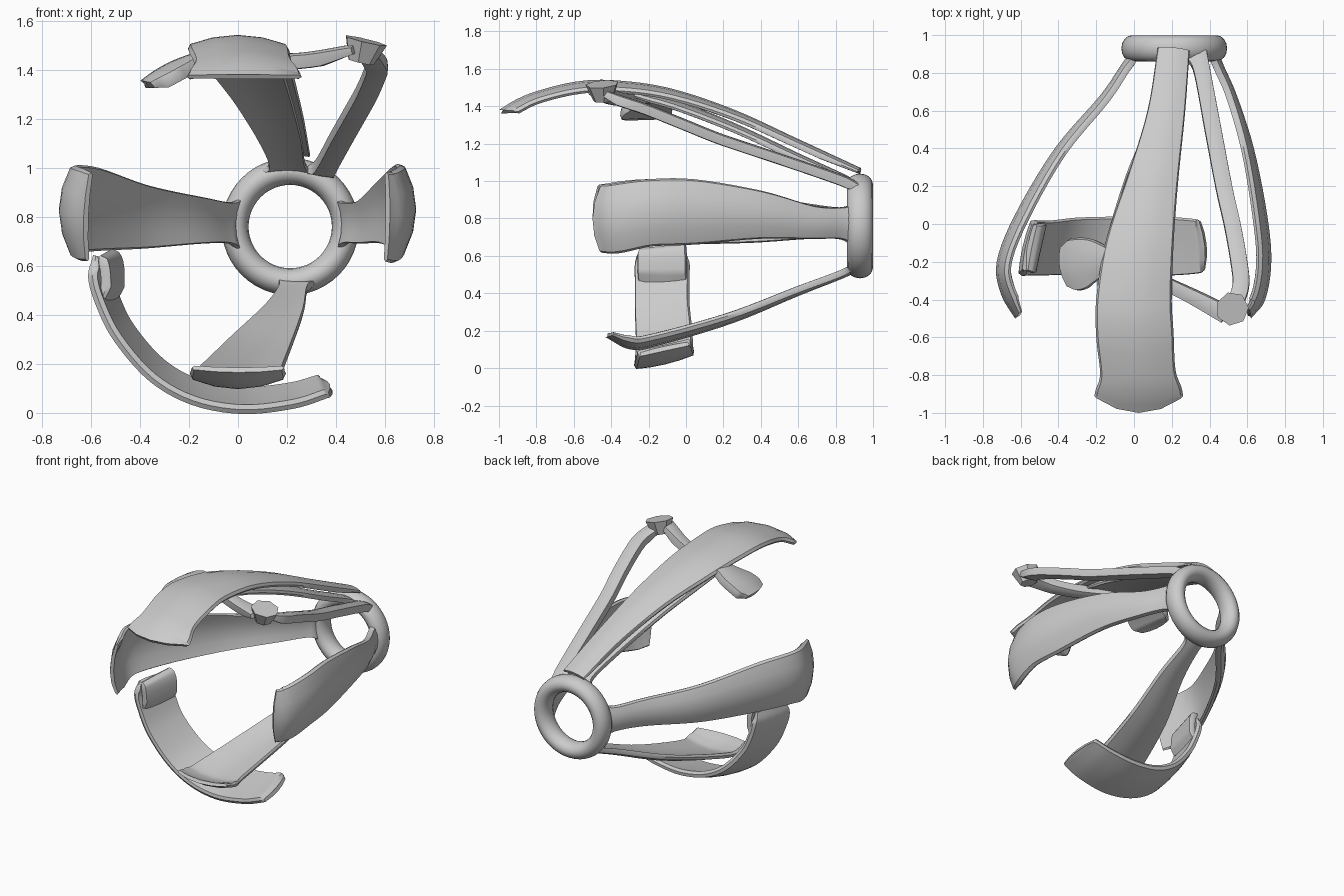
import bpy, bmesh, math
from mathutils import Vector

if "Cube" in bpy.data.objects:
    bpy.data.objects.remove(bpy.data.objects["Cube"])

grey = bpy.data.materials.new("plain grey")
grey.use_nodes = True
grey.diffuse_color = (0.6, 0.6, 0.6, 1)
grey.node_tree.nodes["Principled BSDF"].inputs["Base Color"].default_value = (0.6, 0.6, 0.6, 1)

AXIS = Vector((0.1, 0, 0.78))


def finish(obj, name, angle=40):
    obj.name = name
    obj.data.materials.append(grey)
    bpy.ops.object.select_all(action='DESELECT')
    obj.select_set(True)
    bpy.context.view_layer.objects.active = obj
    bpy.ops.object.shade_smooth_by_angle(angle=math.radians(angle))


def smooth_path(stations, steps=5):
    """Interpolate position and half width through the stations."""
    pts = [Vector(s) for s in stations]
    pts = [2 * pts[0] - pts[1]] + pts + [2 * pts[-1] - pts[-2]]
    out = []
    for a, b, c, d in zip(pts, pts[1:], pts[2:], pts[3:]):
        for i in range(steps):
            t = i / steps
            out.append(b + (c - a) * t / 2 + (2 * a - 5 * b + 4 * c - d) * t**2 / 2
                       + (3 * b - a - 3 * c + d) * t**3 / 2)
    return out + [pts[-2]]


def strip(name, stations, across, thick=0.042, arch=0.25, tilt=0.0, bow=0.15, flat=0.3):
    """Sweep a thin arched section along a path; the path runs on the outer face."""
    path = smooth_path(stations)
    last = len(path) - 1
    bm = bmesh.new()
    rings = []
    for i, p in enumerate(path):
        c, hw = p.xyz, p.w
        tangent = (path[min(i + 1, last)].xyz - path[max(i - 1, 0)].xyz).normalized()
        radial = c - AXIS
        radial.y = 0
        radial.normalize()
        w = Vector(across) - tilt * radial
        w = (w - tangent * w.dot(tangent)).normalized()
        n = tangent.cross(w)
        if n.dot(radial) < 0:
            n.negate()
        # Thinner, flatter, bowed free end
        end = max(0, 1 - (last - i) / 4)
        t = thick * (1 - 0.45 * max(end, 1 - i / 3))
        a = arch * (1 - flat * end)
        us = (-0.95, -0.5, 0, 0.5, 0.95)
        section = [(u, 0) for u in us] + [(1, 0.4)]
        section += [(u, 1 - 0.2 * u * u) for u in reversed(us)] + [(-1, 0.4)]
        rings.append([bm.verts.new(c + w * u * hw - n * (a * hw * u * u + t * v)
                                   - tangent * (bow * end * hw * u * u))
                      for u, v in section])
    for a, b in zip(rings, rings[1:]):
        for k in range(len(a)):
            j = (k + 1) % len(a)
            bm.faces.new((a[k], a[j], b[j], b[k]))
    bm.faces.new(rings[0])
    bm.faces.new(rings[-1])
    bmesh.ops.recalc_face_normals(bm, faces=bm.faces)
    mesh = bpy.data.meshes.new(name)
    bm.to_mesh(mesh)
    bm.free()
    obj = bpy.data.objects.new(name, mesh)
    bpy.context.collection.objects.link(obj)
    finish(obj, name)


# Rear ring
bpy.ops.mesh.primitive_torus_add(major_radius=0.225, minor_radius=0.055, major_segments=48,
                                 minor_segments=16, location=(0.213, 0.93, 0.76),
                                 rotation=(math.pi / 2, 0, 0))
bpy.context.object.scale.z = 1.25
finish(bpy.context.object, "rear_ring")

X, Y, Z = (1, 0, 0), (0, 1, 0), (0, 0, 1)

# Side arms
strip("left_arm", [(.45, .91, .77, .11), (.475, .84, .775, .085), (.545, .68, .78, .09),
                   (.635, .4, .82, .13), (.705, .05, .835, .175), (.727, -.2, .83, .18),
                   (.695, -.4, .8, .187), (.62, -.5, .8, .182)], Z, arch=0.28)
strip("right_arm", [(-.02, .91, .77, .11), (-.07, .84, .775, .085), (-.18, .68, .785, .095),
                    (-.42, .4, .8, .13), (-.63, .05, .83, .17), (-.727, -.2, .83, .18),
                    (-.705, -.37, .81, .188), (-.63, -.5, .798, .182)], Z, arch=0.28)

# Bottom arm
strip("bottom_arm", [(.235, .91, .515, .09), (.225, .84, .48, .06), (.185, .6, .385, .085),
                     (.09, .25, .24, .135), (.01, -.15, .12, .175), (0, -.3, .1, .195),
                     (0, -.43, .165, .188)], X, arch=0.22)

# Long top arm and the shorter support beneath it
strip("top_arm", [(.21, .935, 1.07, .085), (.17, .6, 1.225, .1), (.1, .25, 1.385, .135),
                  (.03, -.1, 1.5, .18), (0, -.4, 1.54, .2), (.005, -.6, 1.53, .205),
                  (.02, -.8, 1.48, .2), (.025, -.91, 1.435, .23), (.025, -1.0, 1.38, .235)],
      X, thick=0.038, arch=0.2, bow=0.3, flat=0)
strip("top_support", [(.2, .91, 1.0, .11), (.2, .84, 1.04, .075), (.17, .6, 1.15, .09),
                      (.1, .25, 1.315, .12), (.03, -.1, 1.45, .15), (0, -.35, 1.505, .15)],
      X, thick=0.035, arch=0.2)

# Narrow strut, its joint, and the cross bar ending in a paddle
strip("strut", [(.33, .91, 1.0, .06), (.36, .82, 1.04, .045), (.42, .5, 1.15, .045),
                (.477, .2, 1.25, .045), (.522, 0, 1.33, .045), (.557, -.2, 1.41, .045),
                (.565, -.32, 1.45, .045), (.525, -.44, 1.49, .045)], X, thick=0.06, arch=0.2)
strip("cross_bar", [(.48, -.48, 1.505, .05), (.25, -.36, 1.468, .038), (.05, -.27, 1.47, .042),
                    (-.13, -.21, 1.475, .07), (-.24, -.2, 1.445, .12), (-.33, -.22, 1.4, .14),
                    (-.395, -.23, 1.355, .11)], Y, thick=0.065, arch=0.15, tilt=-0.12, flat=0)
bpy.ops.mesh.primitive_cone_add(vertices=7, radius1=0.055, radius2=0.09, depth=0.09,
                                location=(.51, -.445, 1.475), rotation=(.15, .2, .3))
finish(bpy.context.object, "strut_joint", 25)

# Curved cradle below, with a thick pad inside its raised end
strip("cradle", [(-.575, -.12, .64, .125), (-.59, -.12, .56, .15), (-.56, -.12, .45, .15),
                 (-.49, -.12, .31, .15), (-.35, -.11, .15, .155), (-.18, -.11, .055, .16),
                 (.02, -.11, .02, .165), (.22, -.11, .04, .158), (.34, -.11, .075, .148),
                 (.385, -.11, .093, .135)], Y, thick=0.048, arch=0.08, tilt=0.24)
strip("cradle_pad", [(-.565, -.12, .64, .125), (-.545, -.12, .6, .135), (-.54, -.12, .53, .135),
                     (-.545, -.12, .45, .135)], Y, thick=0.05, arch=0.08, tilt=0.24)
